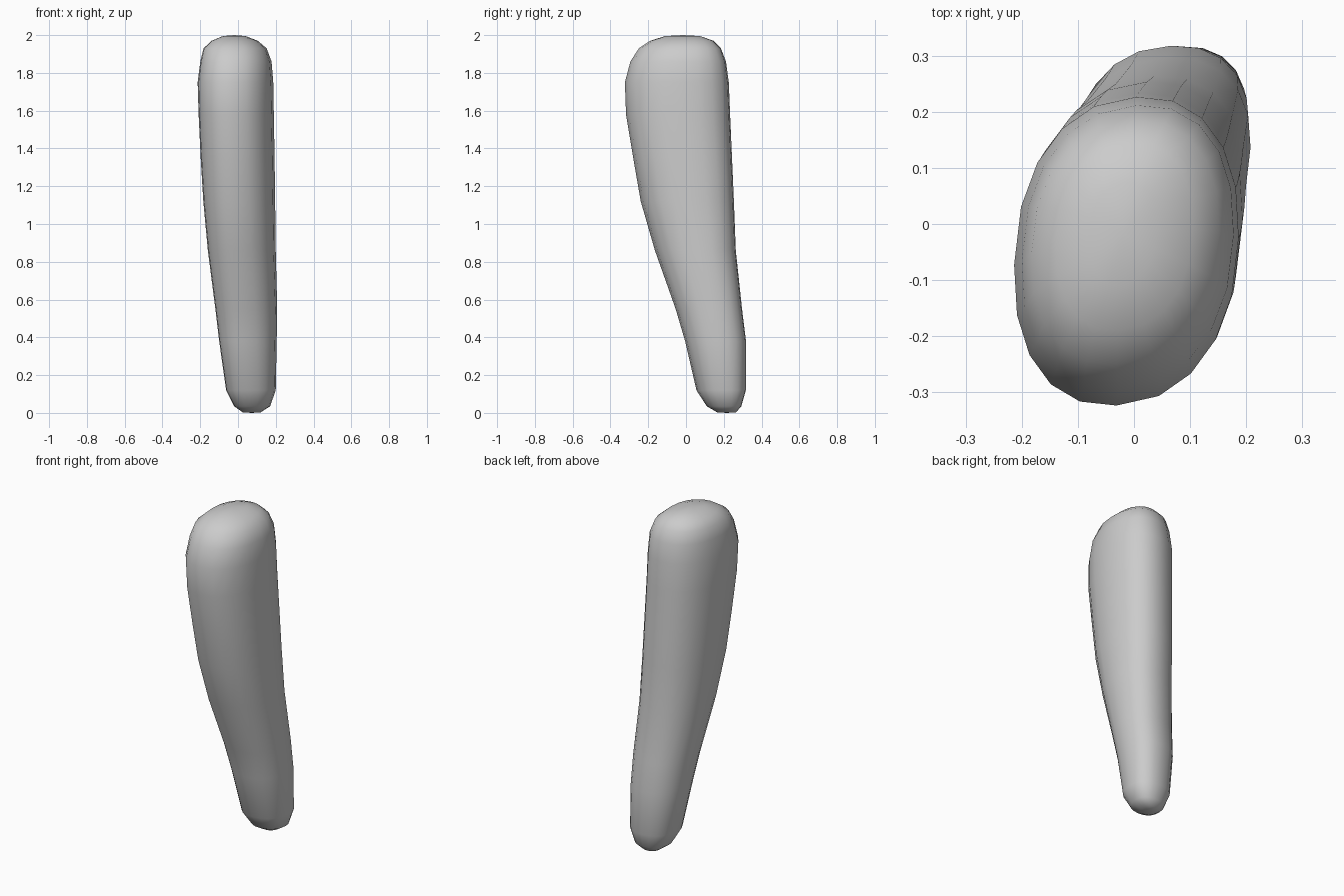
import bpy, bmesh, math

if "Cube" in bpy.data.objects:
    bpy.data.objects.remove(bpy.data.objects["Cube"])

SIDES = 20
POWER = 2.25   # slightly squared ovals
SKEW = 0.13    # leans each oval along its diagonal

# Cross-sections: height, x min, x max, y min, y max
sections = [
    (0.003, 0.025, 0.12, 0.165, 0.265),
    (0.035, -0.02, 0.17, 0.11, 0.293),
    (0.12, -0.063, 0.20, 0.055, 0.317),
    (0.38, -0.10, 0.205, -0.005, 0.318),
    (0.55, -0.12, 0.208, -0.055, 0.297),
    (0.86, -0.16, 0.20, -0.165, 0.264),
    (1.12, -0.184, 0.197, -0.24, 0.254),
    (1.35, -0.198, 0.194, -0.28, 0.244),
    (1.58, -0.209, 0.190, -0.318, 0.234),
    (1.75, -0.214, 0.187, -0.324, 0.227),
    (1.86, -0.20, 0.178, -0.295, 0.212),
    (1.93, -0.183, 0.152, -0.25, 0.185),
    (1.97, -0.14, 0.105, -0.19, 0.145),
    (1.995, -0.08, 0.04, -0.11, 0.075),
]


def rounded(v):
    return math.copysign(abs(v) ** (2 / POWER), v)


def oval(bm, z, x0, x1, y0, y1):
    ring = []
    for i in range(SIDES):
        a = 2 * math.pi * i / SIDES
        x = (x0 + x1) / 2 + (x1 - x0) / 2 * rounded(math.cos(a - SKEW / 2))
        y = (y0 + y1) / 2 + (y1 - y0) / 2 * rounded(math.sin(a + SKEW / 2))
        ring.append(bm.verts.new((x, y, z)))
    return ring


def cap(bm, ring, z):
    n = len(ring)
    tip = bm.verts.new((sum(v.co.x for v in ring) / n, sum(v.co.y for v in ring) / n, z))
    for i in range(n):
        bm.faces.new((ring[i], ring[(i + 1) % n], tip))


# Tapered, bent body lofted through the ovals
bm = bmesh.new()
rings = [oval(bm, *s) for s in sections]
for low, high in zip(rings, rings[1:]):
    for i in range(SIDES):
        j = (i + 1) % SIDES
        bm.faces.new((low[i], low[j], high[j], high[i]))

# Rounded ends
cap(bm, rings[0], 0.0)
cap(bm, rings[-1], 2.0)
bmesh.ops.recalc_face_normals(bm, faces=bm.faces)
for f in bm.faces:
    f.smooth = True

mesh = bpy.data.meshes.new("tapered_body")
bm.to_mesh(mesh)
bm.free()
body = bpy.data.objects.new("tapered_body", mesh)
bpy.context.collection.objects.link(body)
